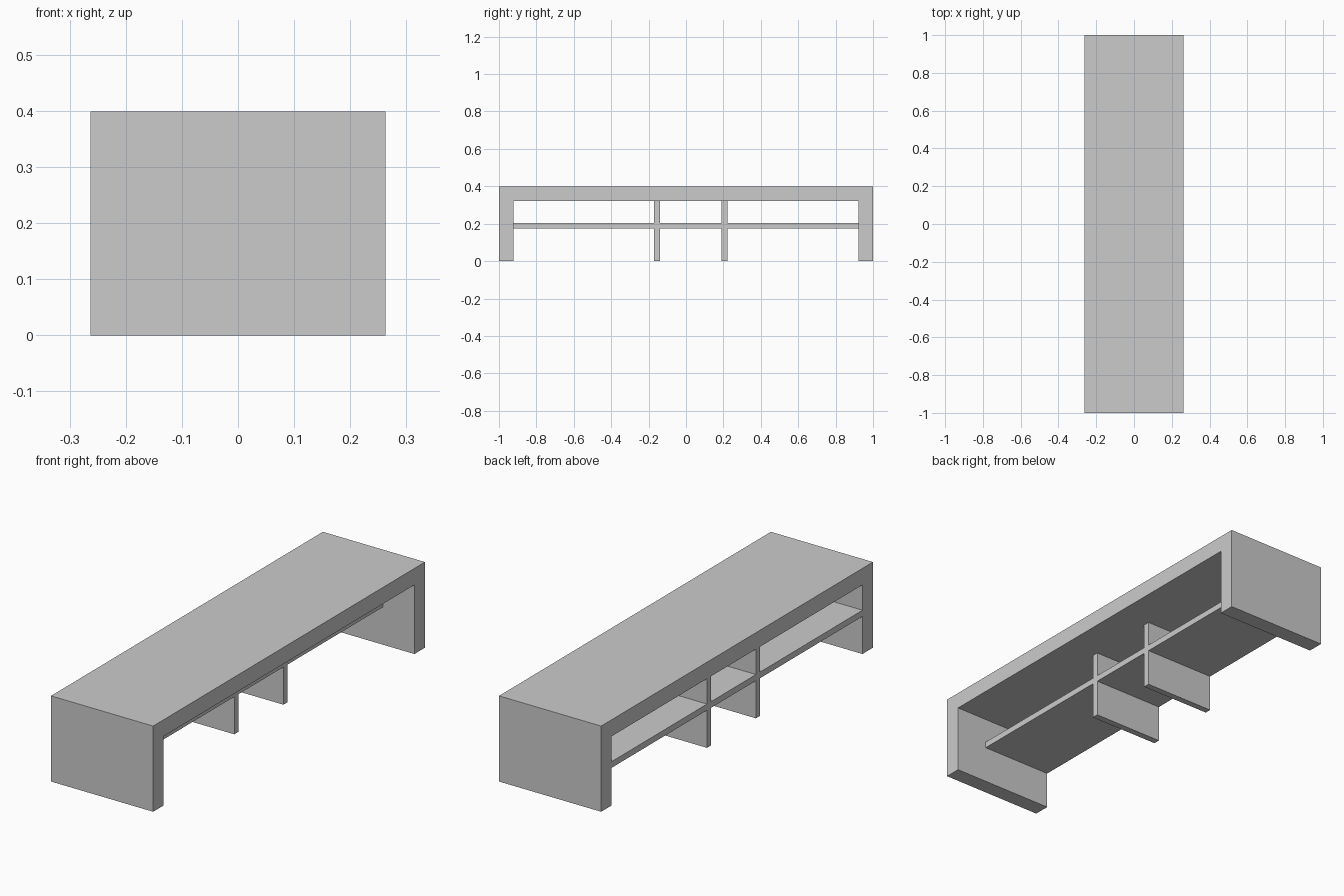
import bpy
import bmesh

cube = bpy.data.objects.get("Cube")
if cube:
    bpy.data.objects.remove(cube, do_unlink=True)

GREY = (0.6, 0.6, 0.6, 1.0)
grey = bpy.data.materials.new("plain grey")
grey.use_nodes = True
grey.diffuse_color = GREY
grey.node_tree.nodes["Principled BSDF"].inputs["Base Color"].default_value = GREY

HALF_WIDTH, HEIGHT, BOARD = 0.263, 0.399, 0.077
SHELF_EDGE = 0.1          # inner fittings stop short of the +x side
UNDERSIDE = HEIGHT - BOARD
INNER_END = 1 - BOARD


def extruded(name, outline, x0, x1):
    """Extrude a (y, z) outline along x from x0 to x1."""
    bm = bmesh.new()
    face = bm.faces.new([bm.verts.new((x0, y, z)) for y, z in outline])
    result = bmesh.ops.extrude_face_region(bm, geom=[face])
    moved = [v for v in result["geom"] if isinstance(v, bmesh.types.BMVert)]
    bmesh.ops.translate(bm, verts=moved, vec=(x1 - x0, 0, 0))
    bmesh.ops.recalc_face_normals(bm, faces=bm.faces)
    mesh = bpy.data.meshes.new(name)
    bm.to_mesh(mesh)
    bm.free()
    mesh.materials.append(grey)
    obj = bpy.data.objects.new(name, mesh)
    bpy.context.collection.objects.link(obj)
    return obj


def rectangle(y0, y1, z0, z1):
    return [(y0, z0), (y1, z0), (y1, z1), (y0, z1)]


# Top and both end panels as one continuous frame
half = [(INNER_END, UNDERSIDE), (INNER_END, 0), (1, 0), (1, HEIGHT)]
frame = half + [(-y, z) for y, z in reversed(half)]
extruded("bench_frame", frame, -HALF_WIDTH, HALF_WIDTH)

# Long shelf and dividers, joined as one cross-shaped profile
SHELF_LOW, SHELF_HIGH = 0.175, 0.204
DIVIDERS = [(-0.17, -0.139), (0.191, 0.221)]
lower = [(-INNER_END, SHELF_LOW)]
upper = [(-INNER_END, SHELF_HIGH)]
for y0, y1 in DIVIDERS:
    lower += [(y0, SHELF_LOW), (y0, 0), (y1, 0), (y1, SHELF_LOW)]
    upper += [(y0, SHELF_HIGH), (y0, UNDERSIDE), (y1, UNDERSIDE), (y1, SHELF_HIGH)]
lower.append((INNER_END, SHELF_LOW))
upper.append((INNER_END, SHELF_HIGH))
extruded("shelf_and_dividers", lower + upper[::-1], -HALF_WIDTH, SHELF_EDGE)
